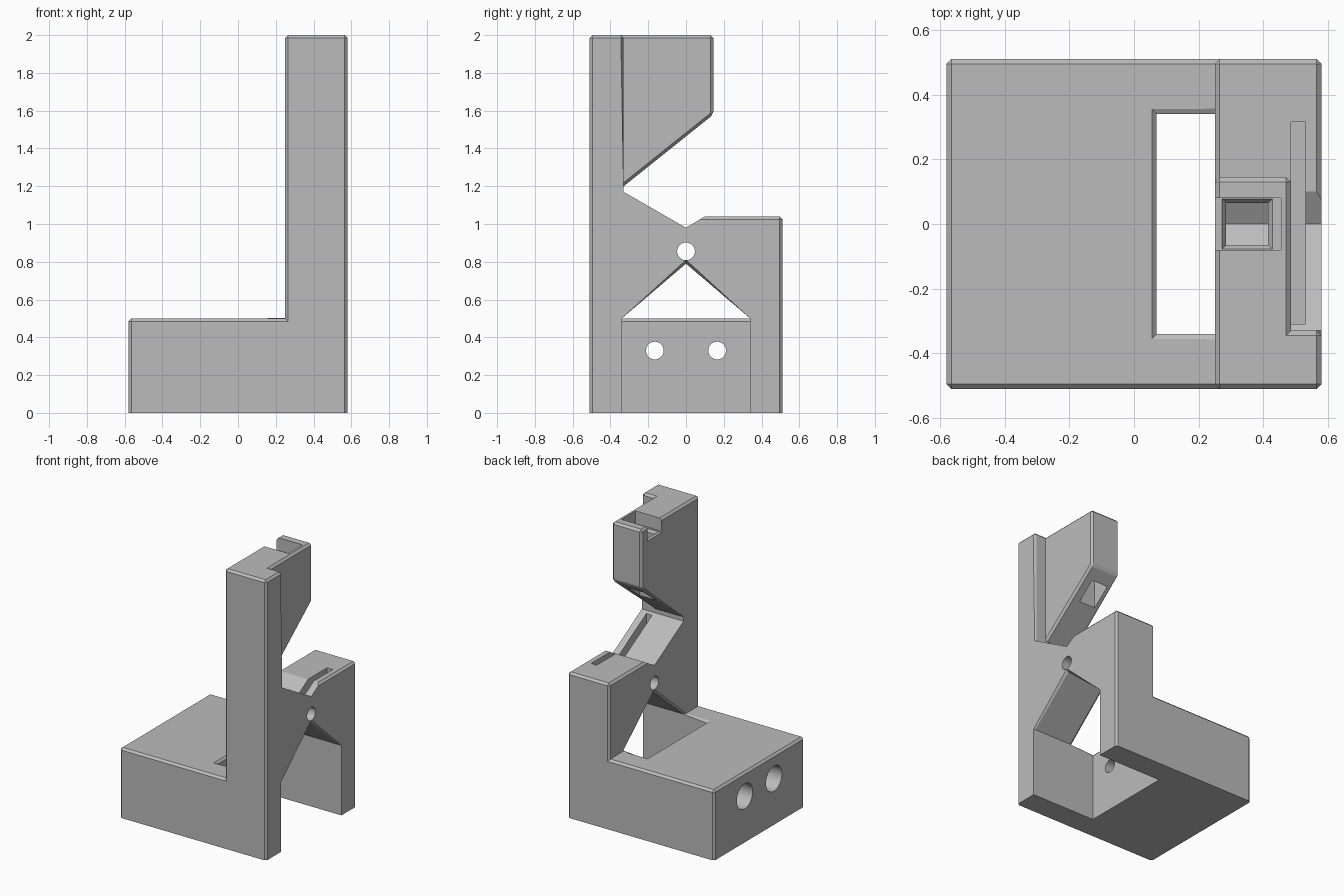
import bpy, bmesh, math
from mathutils import Matrix, Vector

old = bpy.data.objects.get("Cube")
if old:
    bpy.data.objects.remove(old, do_unlink=True)

grey = bpy.data.materials.new("plain_grey")
grey.use_nodes = True
colour = (0.5, 0.5, 0.5, 1)
grey.diffuse_color = colour
grey.node_tree.nodes["Principled BSDF"].inputs["Base Color"].default_value = colour


def finish(name, bm, helper=False):
    bmesh.ops.recalc_face_normals(bm, faces=bm.faces)
    mesh = bpy.data.meshes.new(name)
    bm.to_mesh(mesh)
    bm.free()
    mesh.materials.append(grey)
    obj = bpy.data.objects.new(name, mesh)
    bpy.context.collection.objects.link(obj)
    obj.hide_render = helper
    return obj


def prism(name, points, start, length, helper=False):
    """Extrude a closed outline of 3D points along a vector."""
    bm = bmesh.new()
    face = bm.faces.new([bm.verts.new(Vector(p) + Vector(start)) for p in points])
    top = bmesh.ops.extrude_face_region(bm, geom=[face])["geom"]
    bmesh.ops.translate(bm, vec=length,
                        verts=[v for v in top if isinstance(v, bmesh.types.BMVert)])
    return finish(name, bm, helper)


def box(name, lo, hi):
    bm = bmesh.new()
    bmesh.ops.create_cube(bm, size=1)
    lo, hi = Vector(lo), Vector(hi)
    for v in bm.verts:
        v.co = (lo + hi) / 2 + v.co * (hi - lo)
    return finish(name, bm, True)


def cone(name, centre, r1, r2, depth, axis="X", sides=32):
    bm = bmesh.new()
    turn = Matrix.Rotation(math.pi / 2, 4, "Y") if axis == "X" else Matrix.Rotation(math.pi / 4, 4, "Z")
    bmesh.ops.create_cone(bm, cap_ends=True, segments=sides, radius1=r1, radius2=r2,
                          depth=depth, matrix=Matrix.Translation(centre) @ turn)
    return finish(name, bm, True)


def combine(obj, others, operation):
    """Apply booleans to obj and remove the helpers."""
    for other in others:
        mod = obj.modifiers.new("bool", "BOOLEAN")
        mod.operation, mod.solver, mod.object = operation, "EXACT", other
    bpy.context.view_layer.update()
    deps = bpy.context.evaluated_depsgraph_get()
    mesh = bpy.data.meshes.new_from_object(obj.evaluated_get(deps))
    obj.modifiers.clear()
    obj.data = mesh
    for other in others:
        bpy.data.objects.remove(other, do_unlink=True)


# U-shaped base, open towards +x
base = [(-.58, -.51), (.4, -.51), (.4, -.34), (.07, -.34),
        (.07, .34), (.4, .34), (.4, .51), (-.58, .51)]
base_plan = prism("base_plan", [(x, y, 0) for x, y in base], (0, 0, 0), (0, 0, .5))

# Upright frame: front column, rear leg, notched bridge and triangular opening
frame = [(-.51, 0), (-.34, 0), (-.34, .5), (0, .79), (.34, .5), (.34, 0), (.51, 0),
         (.51, 1.04), (.1, 1.04), (0, .98), (-.33, 1.17), (-.33, 2), (-.51, 2)]
bracket = prism("bracket", [(0, y, z) for y, z in frame], (.25, 0, 0), (.33, 0, 0))

# Upper arm with sloping underside
arm = [(-.42, 1.2), (-.33, 1.2), (.145, 1.58), (.145, 2), (-.42, 2)]
arm_block = prism("arm_block", [(0, y, z) for y, z in arm], (.25, 0, 0), (.235, 0, 0))
combine(bracket, [base_plan, arm_block], "UNION")

# Chamfer the outer edges, leaving the foot, pocket mouth and notch sharp
bm = bmesh.new()
bm.from_mesh(bracket.data)
bmesh.ops.remove_doubles(bm, verts=bm.verts, dist=.0005)
bmesh.ops.dissolve_limit(bm, angle_limit=.01, verts=bm.verts, edges=bm.edges)


def chamfered(e):
    a, b = (v.co for v in e.verts)
    mid = (a + b) / 2
    if len(e.link_faces) != 2 or not e.is_convex or e.calc_face_angle(0) < .4:
        return False
    foot = max(a.z, b.z) < .01
    mouth = abs(mid.y) < .4 and max(a.z, b.z) < .51 and abs(a.z - b.z) > .1
    notch = -.34 < mid.y < .12 and .9 < mid.z < 1.185
    return not (foot or mouth or notch)


bmesh.ops.bevel(bm, geom=[e for e in bm.edges if chamfered(e)], offset=.015,
                offset_type="OFFSET", segments=1, affect="EDGES", clamp_overlap=False)
bm.to_mesh(bracket.data)
bm.free()

# Groove, arm recess with square shaft, pivot hole and counterbored screw holes
cutters = [
    box("groove", (.485, -.31, .93), (.53, .315, 1.18)),
    box("arm_recess", (.2, -.08, 1.9), (.455, .08, 2.1)),
    box("arm_shaft", (.285, -.065, 1.3), (.415, .065, 1.95)),
    cone("shaft_chamfer", (.35, 0, 1.895), .09, .12, .03, "Z", 4),
    cone("pivot_hole", (.42, 0, .855), .047, .047, .5),
]
for y in (-.165, .165):
    cutters.append(cone("screw_hole", (-.2, y, .33), .047, .047, 1))
    cutters.append(cone("counterbore", (-.4, y, .33), .09, .09, .6))
combine(bracket, cutters, "DIFFERENCE")
for p in bracket.data.polygons:
    p.use_smooth = False
